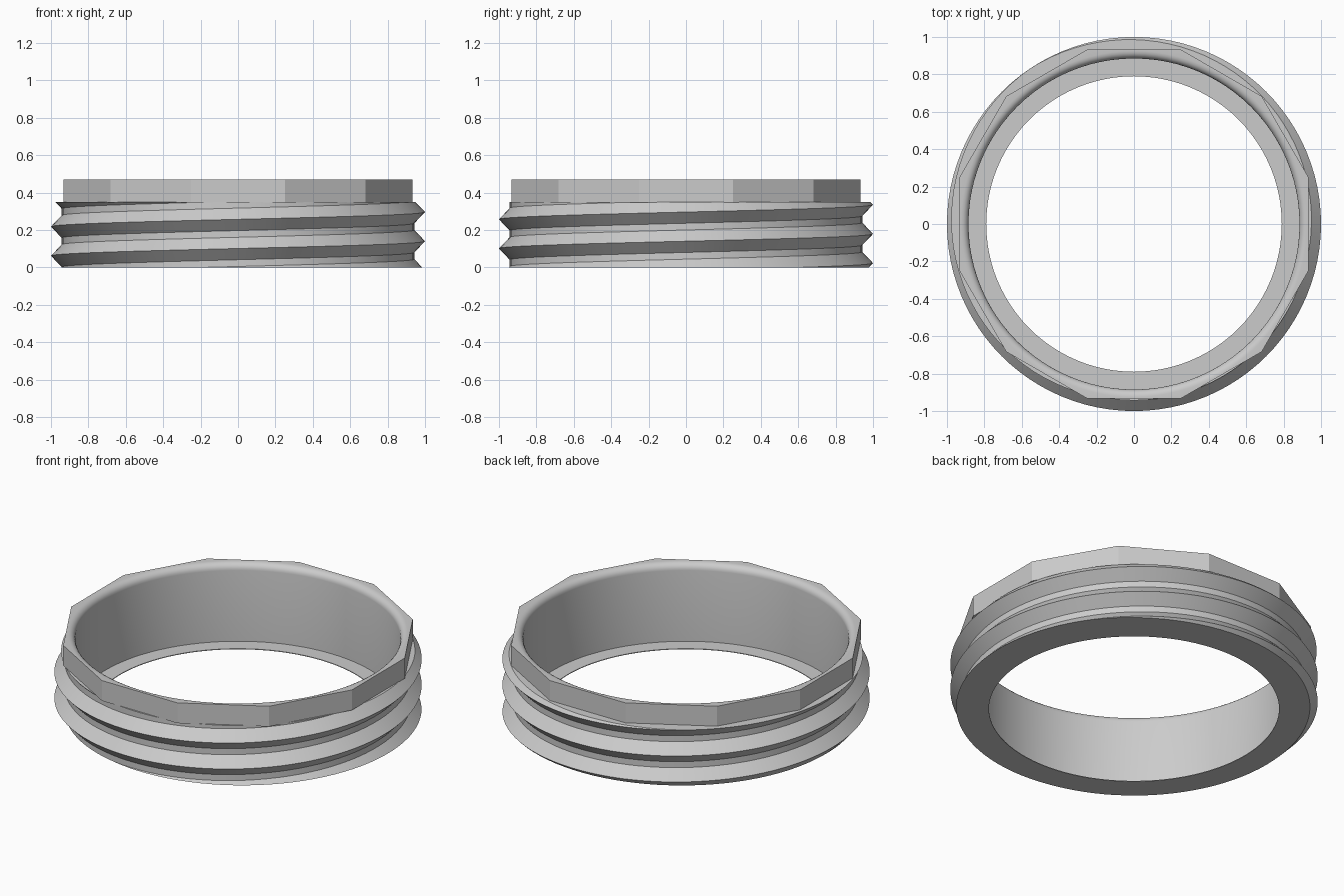
import bpy, bmesh, math

cube = bpy.data.objects.get("Cube")
if cube:
    bpy.data.objects.remove(cube, do_unlink=True)

SEGMENTS = 96
BODY_TOP = 0.35
RIM = 0.47
PITCH = 0.156
CREST, ROOT = 1.0, 0.943
BORE, WALL = 0.79, 0.885

grey = bpy.data.materials.new("plain_grey")
grey.use_nodes = True
grey.diffuse_color = (0.6, 0.6, 0.6, 1)
grey.node_tree.nodes["Principled BSDF"].inputs["Base Color"].default_value = grey.diffuse_color


def polar(radius, angle, z):
    return (radius * math.cos(angle), radius * math.sin(angle), z)


def finish(bm, name):
    mesh = bpy.data.meshes.new(name)
    bm.to_mesh(mesh)
    bm.free()
    mesh.materials.append(grey)
    obj = bpy.data.objects.new(name, mesh)
    bpy.context.collection.objects.link(obj)
    bpy.ops.object.select_all(action='DESELECT')
    obj.select_set(True)
    bpy.context.view_layer.objects.active = obj
    bpy.ops.object.shade_smooth_by_angle(angle=math.radians(28))


def flat_radius(angle, apothem=0.933):
    """Radius of a twelve-sided outline at an angle."""
    side = math.pi / 6
    return apothem / math.cos((angle + side / 2) % side - side / 2)


def threaded_body():
    # Helical strip: crest, root, root, crest
    profile = [(CREST, 0), (ROOT, 0.06), (ROOT, 0.096), (CREST, PITCH)]
    bm = bmesh.new()
    previous = None
    for i in range(SEGMENTS * 6 + 1):
        turn = i / SEGMENTS
        base = 0.14 + PITCH * (turn - 3)
        row = [bm.verts.new(polar(r, turn * math.tau, base + z)) for r, z in profile]
        if previous:
            for a in range(3):
                bm.faces.new((previous[a], row[a], row[a + 1], previous[a + 1]))
        previous = row
    bmesh.ops.remove_doubles(bm, verts=bm.verts, dist=0.0001)

    # Trim both ends flat and run each cut edge inwards as a cap
    for height, up, inner in ((0, -1, BORE), (BODY_TOP, 1, 0.91)):
        geom = bm.verts[:] + bm.edges[:] + bm.faces[:]
        bmesh.ops.bisect_plane(bm, geom=geom, plane_co=(0, 0, height),
                               plane_no=(0, 0, up), clear_outer=True)
        border = [e for e in bm.edges if e.is_boundary
                  and all(abs(v.co.z - height) < 1e-4 for v in e.verts)]
        cap = bmesh.ops.extrude_edge_only(bm, edges=border)["geom"]
        for v in cap:
            if isinstance(v, bmesh.types.BMVert):
                scale = inner / math.hypot(v.co.x, v.co.y)
                v.co.x *= scale
                v.co.y *= scale
    bmesh.ops.recalc_face_normals(bm, faces=bm.faces)
    finish(bm, "threaded_body")


def collar_and_liner():
    # Profile runs from the thin bottom lip, up the bore, over the rim and down the flats
    profile = [(BORE, 0), (BORE, 0.004), (WALL, 0.004)]
    fillet = 0.04
    for k in range(6):
        a = k / 5 * math.pi / 2
        profile.append((WALL + fillet * (1 - math.cos(a)), RIM - fillet * (1 - math.sin(a))))
    profile += [(None, RIM), (None, BODY_TOP - 0.002), (0.91, BODY_TOP - 0.002)]
    bm = bmesh.new()
    rows = []
    for i in range(SEGMENTS):
        angle = i / SEGMENTS * math.tau
        rows.append([bm.verts.new(polar(r or flat_radius(angle), angle, z)) for r, z in profile])
    for i, row in enumerate(rows):
        after = rows[(i + 1) % SEGMENTS]
        for a in range(len(profile) - 1):
            bm.faces.new((row[a], row[a + 1], after[a + 1], after[a]))
    finish(bm, "twelve_sided_collar")


threaded_body()
collar_and_liner()
